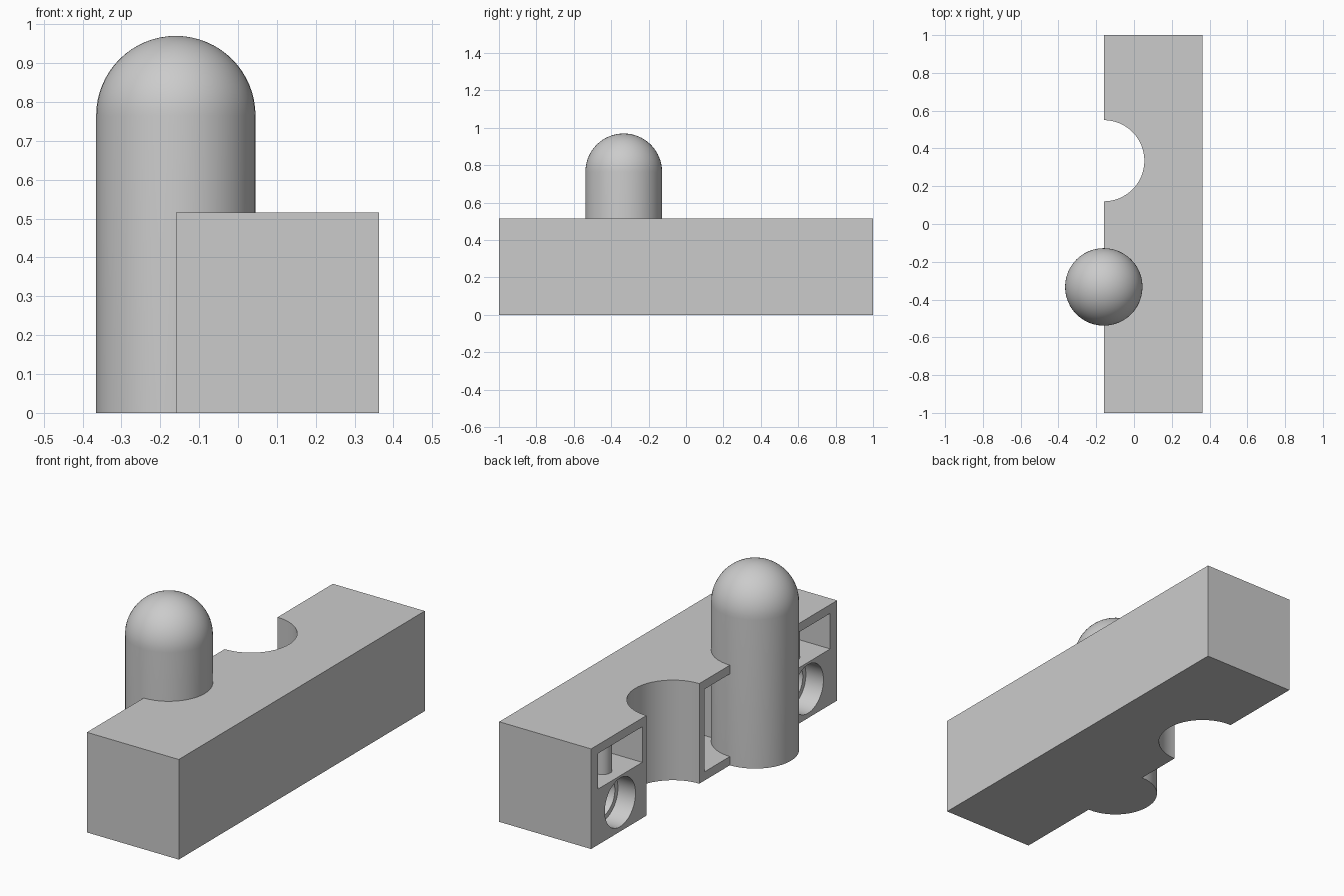
import bpy, math

cube = bpy.data.objects.get("Cube")
if cube:
    bpy.data.objects.remove(cube, do_unlink=True)

grey = bpy.data.materials.new("plain grey")
grey.use_nodes = True
colour = (0.6, 0.6, 0.6, 1)
grey.diffuse_color = colour
grey.node_tree.nodes["Principled BSDF"].inputs["Base Color"].default_value = colour


def finish(name):
    ob = bpy.context.object
    ob.name = name
    ob.data.materials.append(grey)
    return ob


def box(name, lo, hi):
    bpy.ops.mesh.primitive_cube_add(size=1, location=[(a + b) / 2 for a, b in zip(lo, hi)])
    ob = finish(name)
    ob.scale = [b - a for a, b in zip(lo, hi)]
    bpy.ops.object.transform_apply(location=False, rotation=False, scale=True)
    return ob


def cylinder(name, radius, depth, centre, along_x=False, sides=64):
    turn = (0, math.pi / 2, 0) if along_x else (0, 0, 0)
    bpy.ops.mesh.primitive_cylinder_add(vertices=sides, radius=radius, depth=depth,
                                        location=centre, rotation=turn)
    return finish(name)


def cut(target, cutter):
    cutter.hide_render = True
    mod = target.modifiers.new("cut", 'BOOLEAN')
    mod.operation, mod.solver, mod.object = 'DIFFERENCE', 'EXACT', cutter
    bpy.context.view_layer.objects.active = target
    bpy.ops.object.modifier_apply(modifier=mod.name)
    bpy.data.objects.remove(cutter, do_unlink=True)


def smooth(ob):
    bpy.ops.object.select_all(action='DESELECT')
    ob.select_set(True)
    bpy.context.view_layer.objects.active = ob
    bpy.ops.object.shade_smooth_by_angle(angle=math.radians(30))


SIDE, HEIGHT, WALL = -0.16, 0.515, 0.045     # open side plane, block height, shell
PEG_Y, PEG_R, PEG_TOP = -0.333, 0.205, 0.97

# Long block with a half-round socket
block = box("block", (SIDE, -1, 0), (0.363, 1, HEIGHT))
cut(block, cylinder("socket_cutter", 0.215, 2, (SIDE, 0.335, 0.25)))

# Recess between socket and peg
cut(block, box("middle_cutter", (-0.4, -0.25, WALL), (0.1, 0.08, HEIGHT - WALL)))

# Recesses and stepped round holes near both ends
for end in (-1, 1):
    y = 0.764 * end
    cut(block, box("recess_cutter", (-0.4, y - 0.18, 0.287), (0.318, y + 0.18, HEIGHT - WALL)))
    cut(block, cylinder("hole_cutter", 0.125, 0.4, (SIDE - 0.1, y, 0.15), True))
    cut(block, cylinder("inner_hole_cutter", 0.1, 0.6, (SIDE, y, 0.15), True))
    post = cylinder("left_post" if end > 0 else "right_post", 0.045, 0.2,
                    (-0.06, y, 0.379), sides=32)
    smooth(post)
smooth(block)

# Round-topped peg, turned from a half profile
bend = PEG_TOP - PEG_R
steps = 16
profile = [(0, 0), (PEG_R, 0)]
profile += [(PEG_R * math.cos(a), bend + PEG_R * math.sin(a))
            for a in (i * math.pi / 2 / steps for i in range(steps))]
profile.append((0, PEG_TOP))
mesh = bpy.data.meshes.new("peg")
mesh.from_pydata([(r, 0, z) for r, z in profile],
                 [(i, i + 1) for i in range(len(profile) - 1)], [])
peg = bpy.data.objects.new("peg", mesh)
bpy.context.collection.objects.link(peg)
peg.location = (SIDE, PEG_Y, 0)
mesh.materials.append(grey)
turn = peg.modifiers.new("turn", 'SCREW')
turn.steps = turn.render_steps = 48
turn.use_merge_vertices = True
turn.use_normal_calculate = True
bpy.context.view_layer.objects.active = peg
bpy.ops.object.modifier_apply(modifier=turn.name)
smooth(peg)
